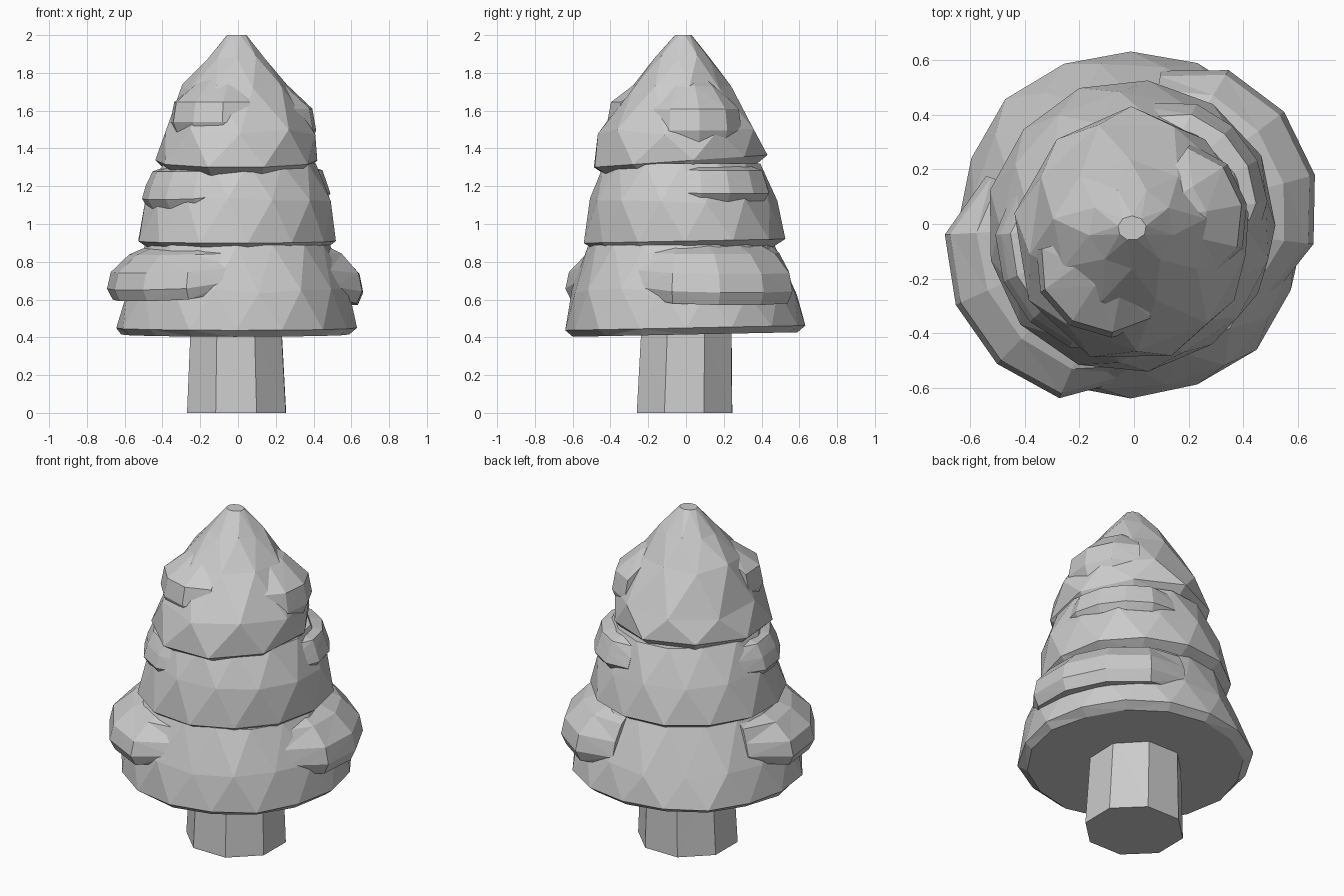
import bpy, bmesh, random
from math import sin, cos, pi, radians

if "Cube" in bpy.data.objects:
    bpy.data.objects.remove(bpy.data.objects["Cube"])

random.seed(4)


def skin(name, sections):
    """Join closed point sections of equal length into a faceted solid with capped ends."""
    bm = bmesh.new()
    rows = [[bm.verts.new(p) for p in s] for s in sections]
    n = len(rows[0])
    for a, b in zip(rows, rows[1:]):
        for i in range(n):
            j = (i + 1) % n
            bm.faces.new((a[i], a[j], b[j], b[i]))
    bmesh.ops.triangulate(bm, faces=bm.faces[:], quad_method='SHORT_EDGE')
    bm.faces.new(rows[0][::-1])
    bm.faces.new(rows[-1])
    bmesh.ops.recalc_face_normals(bm, faces=bm.faces)
    me = bpy.data.meshes.new(name)
    bm.to_mesh(me)
    bm.free()
    ob = bpy.data.objects.new(name, me)
    bpy.context.collection.objects.link(ob)
    return ob


def tier(name, rings, sides, slope=0.0, jitter=0.018, turn=0.0, stagger=0.5):
    """Stack of rings (x_min, x_max, y_min, y_max, z); slope tips the hem."""
    secs = []
    for k, (x0, x1, y0, y1, z) in enumerate(rings):
        sec = []
        for i in range(sides):
            shift = stagger if k > 1 and k % 2 == 0 else 0
            a = radians(turn) + 2 * pi * (i + shift) / sides
            f = 1 + random.uniform(-jitter, jitter)
            x = (x0 + x1) / 2 + (x1 - x0) / 2 * cos(a) * f
            y = (y0 + y1) / 2 + (y1 - y0) / 2 * sin(a) * f
            dz = slope * y if k < 2 else 0
            if 1 < k < len(rings) - 1:
                dz += random.uniform(-jitter, jitter)
            sec.append((x, y, z + dz))
        secs.append(sec)
    return skin(name, secs)


def clump(name, a0, a1, base, out, low, top, r_top, dip=0.0, steps=5, blunt=0.5):
    """Overhanging bulge wrapped round part of a tier, fading at both ends."""
    secs = []
    for i in range(steps + 1):
        t = i / steps
        a = radians(a0 + (a1 - a0) * t)
        s = sin(pi * t) ** blunt if 0 < t < 1 else 0
        r = base + (out - base) * s
        zb = low - dip * s
        h = top - zb
        prof = [(base - 0.12, zb + 0.02), (r - 0.03, zb), (r, zb + 0.2 * h),
                (r - 0.02, zb + 0.5 * h), (r_top + 0.07 * s, zb + 0.82 * h),
                (r_top - 0.06, top)]
        secs.append([(q * cos(a), q * sin(a), z) for q, z in prof])
    return skin(name, secs)


# Trunk
tier("trunk", [(-.29, .275, -.28, .265, 0), (-.29, .275, -.28, .265, .01),
               (-.27, .25, -.255, .26, .45)], 8, jitter=0.0, turn=22, stagger=0)

# Three foliage tiers, each with an undercut hem
tier("lower_foliage", [(-.61, .58, -.59, .59, .415), (-.655, .63, -.64, .64, .45),
                       (-.605, .595, -.61, .59, .64), (-.5, .49, -.52, .47, .89)],
     16, slope=.02)
tier("middle_foliage", [(-.48, .47, -.49, .47, .87), (-.545, .52, -.545, .535, .91),
                        (-.485, .5, -.505, .48, 1.12), (-.4, .41, -.43, .39, 1.32)],
     13, slope=.02)
tier("upper_foliage", [(-.39, .38, -.44, .37, 1.285), (-.44, .42, -.51, .425, 1.335),
                       (-.395, .415, -.465, .385, 1.49), (-.3, .265, -.295, .24, 1.72),
                       (-.165, .15, -.165, .135, 1.88), (-.06, .045, -.06, .03, 2.0)],
     9, slope=.07, turn=10)

# Overhanging clumps on each tier
clump("lower_left_clump", 162, 268, .57, .72, .65, .89, .52, dip=.06, blunt=.35)
clump("lower_right_clump", -28, 80, .57, .69, .61, .9, .5, dip=.04)
clump("middle_left_clump", 165, 262, .46, .525, 1.11, 1.32, .4, dip=.03)
clump("middle_right_clump", -8, 80, .45, .51, 1.13, 1.32, .4, dip=.01)
clump("upper_front_clump", 195, 280, .37, .44, 1.47, 1.82, .2, steps=4, blunt=.7)
clump("upper_right_clump", -35, 55, .36, .42, 1.42, 1.8, .2, steps=4, blunt=.7)
